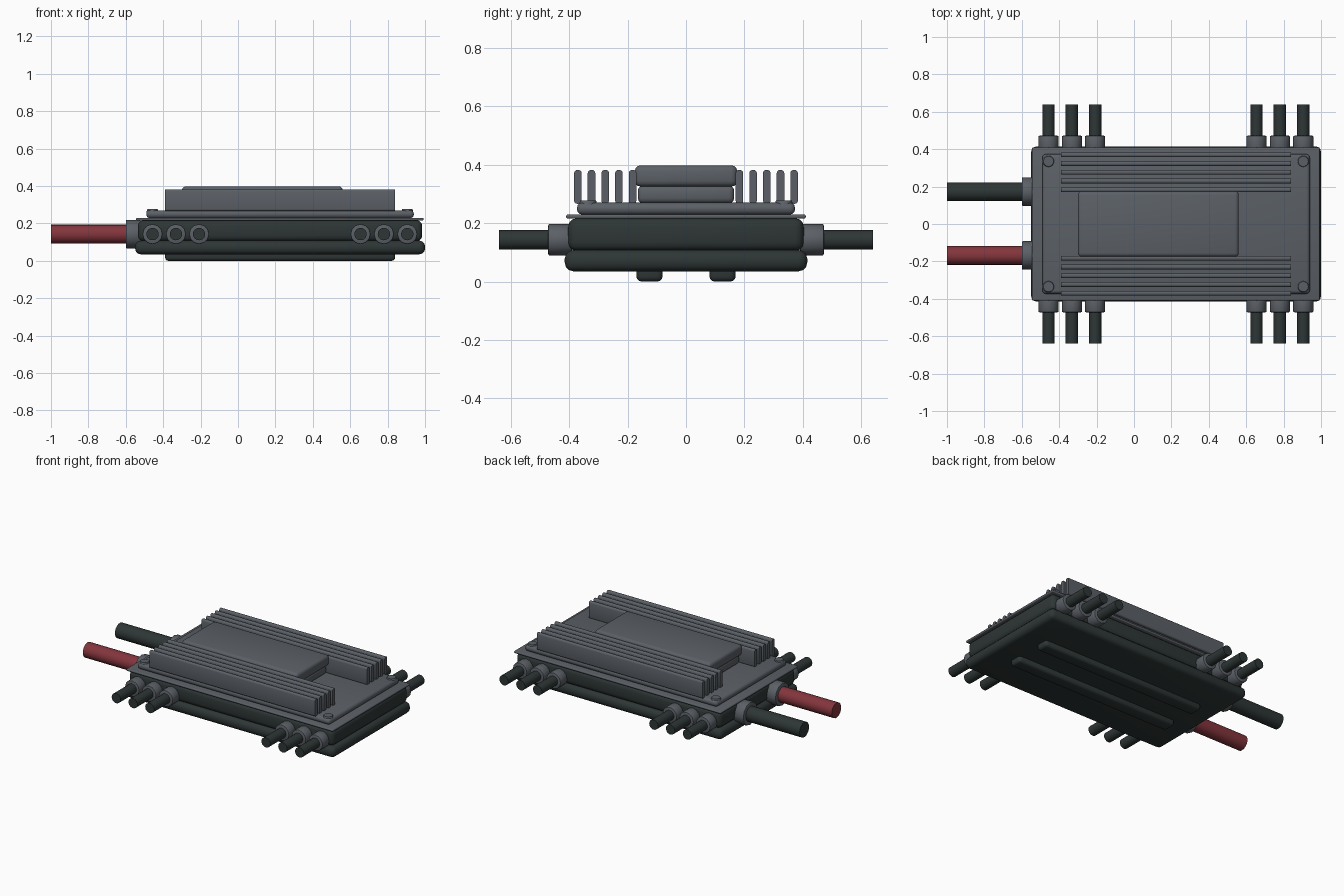
import bpy, bmesh, math
from mathutils import Matrix, Vector

cube = bpy.data.objects.get("Cube")
if cube:
    bpy.data.objects.remove(cube, do_unlink=True)


def material(name, rgb):
    m = bpy.data.materials.new(name)
    m.use_nodes = True
    m.diffuse_color = (*rgb, 1)
    m.node_tree.nodes["Principled BSDF"].inputs["Base Color"].default_value = (*rgb, 1)
    return m


GREY = material("slate grey", (0.105, 0.118, 0.135))
DARK = material("dark casing", (0.027, 0.037, 0.036))
RED = material("cable red", (0.23, 0.036, 0.046))


def finish(name, bm, mat):
    mesh = bpy.data.meshes.new(name)
    bm.to_mesh(mesh)
    bm.free()
    mesh.materials.append(mat)
    ob = bpy.data.objects.new(name, mesh)
    bpy.context.collection.objects.link(ob)
    bpy.ops.object.select_all(action='DESELECT')
    ob.select_set(True)
    bpy.context.view_layer.objects.active = ob
    bpy.ops.object.shade_smooth_by_angle(angle=math.radians(35))
    return ob


def block(name, x, y, z, mat, radius, only_x=False, segments=3):
    """Rounded box between the given x, y and z ranges."""
    bm = bmesh.new()
    bmesh.ops.create_cube(bm, size=1)
    for v in bm.verts:
        v.co = Vector([(r[0] + r[1]) / 2 + c * (r[1] - r[0])
                       for c, r in zip(v.co, (x, y, z))])
    edges = [e for e in bm.edges if not only_x
             or abs(e.verts[0].co.x - e.verts[1].co.x) > 0.001]
    bmesh.ops.bevel(bm, geom=edges, offset=radius, segments=segments,
                    profile=0.5, affect='EDGES')
    return finish(name, bm, mat)


def rod(name, start, end, radius, mat, sides=24, bevel=0.0, tip=None):
    """Cylinder from start to end, with optionally softened rims."""
    a, b = Vector(start), Vector(end)
    turn = (b - a).to_track_quat('Z', 'Y').to_matrix().to_4x4()
    bm = bmesh.new()
    bmesh.ops.create_cone(bm, cap_ends=True, segments=sides, radius1=radius,
                          radius2=radius if tip is None else tip, depth=(b - a).length)
    if bevel:
        rims = [e for e in bm.edges if any(len(f.verts) > 4 for f in e.link_faces)]
        bmesh.ops.bevel(bm, geom=rims, offset=bevel, segments=2,
                        profile=0.5, affect='EDGES')
    bmesh.ops.transform(bm, matrix=Matrix.Translation((a + b) / 2) @ turn, verts=bm.verts)
    return finish(name, bm, mat)


# Casing and cover plates
block("casing_base", (-0.55, 1.0), (-0.415, 0.415), (0.035, 0.108), DARK, 0.03)
block("casing_body", (-0.535, 0.985), (-0.403, 0.403), (0.105, 0.217), DARK, 0.03)
block("cover_plate", (-0.545, 0.992), (-0.41, 0.41), (0.215, 0.23), GREY, 0.006)
block("heatsink_base", (-0.49, 0.94), (-0.373, 0.373), (0.229, 0.27), GREY, 0.018)

# Raised centre block
block("centre_riser", (-0.285, 0.545), (-0.165, 0.165), (0.268, 0.328), GREY, 0.018)
block("centre_cap", (-0.3, 0.56), (-0.175, 0.175), (0.325, 0.398), GREY, 0.02)

# Cooling fins and underside rails
for side, label in ((-1, "front"), (1, "back")):
    for i in range(5):
        y = side * (0.37 - 0.0468 * i)
        block(f"{label}_fin_{i + 1}", (-0.39, 0.84), (y - 0.013, y + 0.013),
              (0.266, 0.382), GREY, 0.011, only_x=True)
    y = side * 0.125
    block(f"{label}_rail", (-0.39, 0.84), (y - 0.045, y + 0.045), (0, 0.06), DARK, 0.018)

    # Corner screws
    for x in (-0.457, 0.905):
        rod(f"{label}_screw", (x, side * 0.335, 0.262), (x, side * 0.335, 0.278),
            0.032, GREY, tip=0.027)

    # Signal leads with their glands
    for x in (-0.457, -0.332, -0.208, 0.655, 0.78, 0.905):
        rod(f"{label}_gland", (x, side * 0.39, 0.143), (x, side * 0.472, 0.143),
            0.054, GREY, sides=12, bevel=0.006)
        rod(f"{label}_lead", (x, side * 0.44, 0.143), (x, side * 0.64, 0.143), 0.033, DARK)

# Power cables on the end
for y, label, mat in ((-0.168, "red", RED), (0.173, "black", DARK)):
    rod(f"{label}_cable_gland", (-0.52, y, 0.143), (-0.6, y, 0.143),
        0.076, GREY, sides=12, bevel=0.006)
    rod(f"{label}_power_cable", (-0.57, y, 0.143), (-1, y, 0.143), 0.05, mat)
